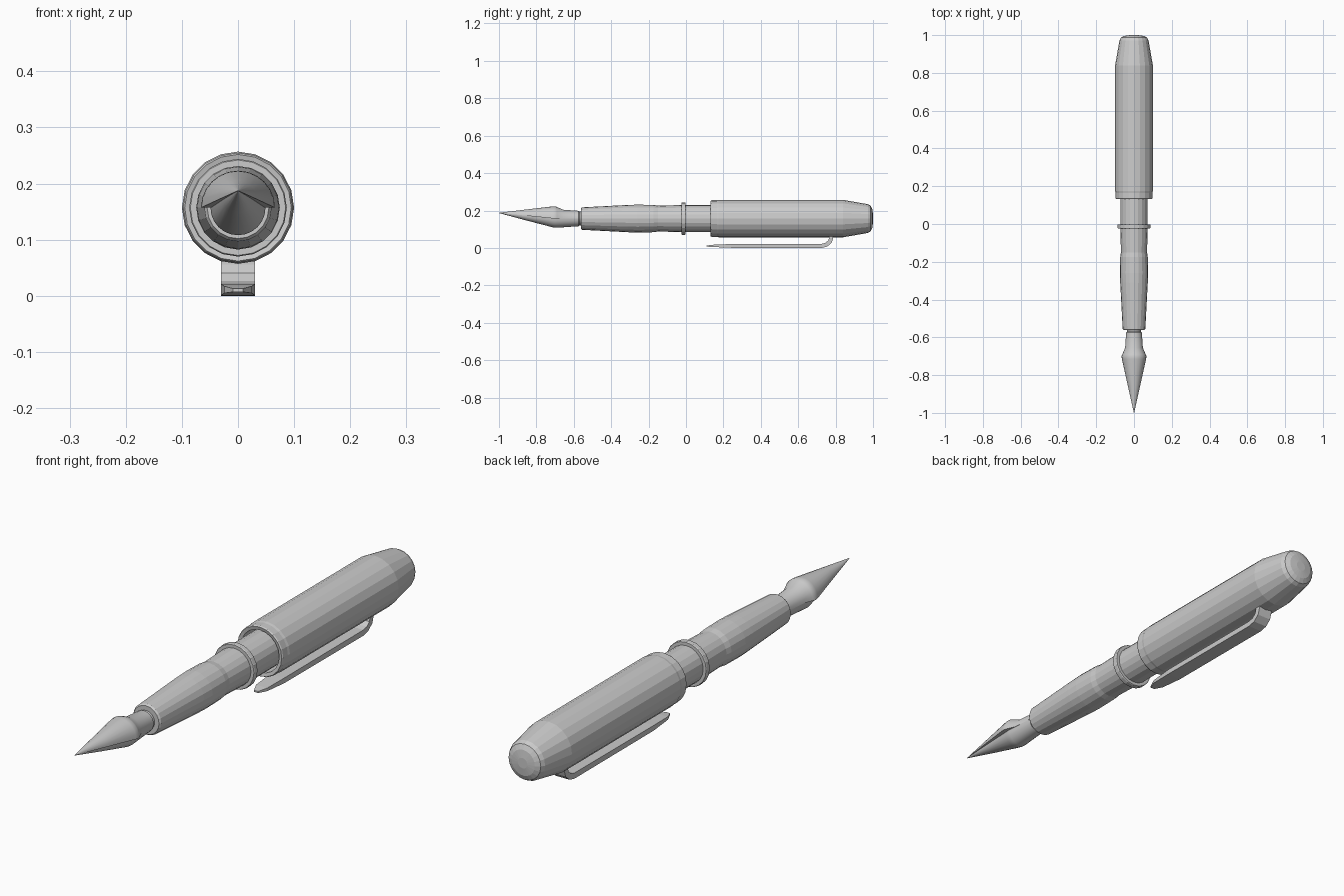
import bpy, bmesh
from math import sin, cos, pi, radians

if "Cube" in bpy.data.objects:
    bpy.data.objects.remove(bpy.data.objects["Cube"])

AXIS_Z = 0.157
SIDES = 20


def finish(name, bm, smooth=None):
    bmesh.ops.remove_doubles(bm, verts=bm.verts, dist=1e-5)
    bmesh.ops.recalc_face_normals(bm, faces=bm.faces)
    mesh = bpy.data.meshes.new(name)
    bm.to_mesh(mesh)
    bm.free()
    ob = bpy.data.objects.new(name, mesh)
    bpy.context.collection.objects.link(ob)
    if smooth:
        bpy.ops.object.select_all(action='DESELECT')
        ob.select_set(True)
        bpy.context.view_layer.objects.active = ob
        bpy.ops.object.shade_smooth_by_angle(angle=radians(smooth))
    return ob


def loft(name, rings, closed=False, smooth=None):
    """Skin equal-length loops of points; closed joins last ring to first."""
    bm = bmesh.new()
    loops = [[bm.verts.new(p) for p in ring] for ring in rings]
    pairs = list(zip(loops, loops[1:]))
    if closed:
        pairs.append((loops[-1], loops[0]))
    else:
        bm.faces.new(loops[0])
        bm.faces.new(loops[-1])
    for a, b in pairs:
        for i in range(len(a)):
            j = (i + 1) % len(a)
            bm.faces.new((a[i], a[j], b[j], b[i]))
    return finish(name, bm, smooth)


def lathe(name, profile, closed=False, smooth=None):
    """Turn (y, radius) pairs around the pen axis."""
    rings = [[(r * sin(2 * pi * i / SIDES), y, AXIS_Z + r * cos(2 * pi * i / SIDES))
              for i in range(SIDES)] for y, r in profile]
    return loft(name, rings, closed, smooth)


# Cap with recessed mouth, lip band, taper and domed end
lathe("cap", [(0.25, 0.06), (0.25, 0.082), (0.135, 0.082), (0.132, 0.095),
              (0.137, 0.098), (0.165, 0.098), (0.175, 0.1), (0.84, 0.1),
              (0.972, 0.077), (0.987, 0.069), (0.996, 0.05), (1.0, 0.02)])

# Barrel and grip
lathe("barrel", [(-0.562, 0.045), (-0.562, 0.055), (-0.555, 0.06), (-0.31, 0.073),
                 (-0.26, 0.0745), (-0.175, 0.073), (-0.15, 0.069), (-0.02, 0.0725),
                 (0.26, 0.0725)])

# Collar ring
lathe("collar_ring", [(-0.024, 0.071), (-0.024, 0.085), (-0.021, 0.087),
                      (-0.005, 0.087), (-0.002, 0.085), (-0.002, 0.071)], closed=True)


# Nib: wide upper blade over a narrower feed
def nib_section(y, zc, upper, lower):
    n = 12
    top = [(upper * cos(pi * i / n), y, zc + upper * sin(pi * i / n)) for i in range(n + 1)]
    low = [(-lower * cos(pi * i / n), y, zc - lower * sin(pi * i / n)) for i in range(n + 1)]
    return top + low


nib = [(-0.999, 0.187, 0.001, 0.0008), (-0.85, 0.172, 0.034, 0.026),
       (-0.715, 0.158, 0.064, 0.047), (-0.70, 0.157, 0.066, 0.049),
       (-0.69, 0.157, 0.062, 0.049), (-0.655, 0.157, 0.047, 0.0465),
       (-0.575, 0.157, 0.0415, 0.041), (-0.57, 0.157, 0.037, 0.0365),
       (-0.54, 0.157, 0.037, 0.0365)]
loft("nib", [nib_section(*s) for s in nib], smooth=35)

# Pocket clip: flat strip with a pointed tip, bending up into the cap
# (y, z, half width, half thickness, bend angle)
path = [(0.11, 0.011, 0.009, 0.003, 0), (0.145, 0.012, 0.024, 0.006, 0),
        (0.24, 0.012, 0.03, 0.01, 0), (0.725, 0.012, 0.03, 0.011, 0),
        (0.75, 0.018, 0.03, 0.011, 28), (0.77, 0.035, 0.03, 0.011, 55),
        (0.776, 0.055, 0.03, 0.011, 80), (0.777, 0.08, 0.03, 0.011, 90)]
strip = []
for y, z, w, t, deg in path:
    dy, dz = -t * sin(radians(deg)), t * cos(radians(deg))
    strip.append([(-w, y - dy, max(0, z - dz)), (w, y - dy, max(0, z - dz)),
                  (w, y + dy, z + dz), (-w, y + dy, z + dz)])
# Lower the strip so it rests on the ground plane
low = min(p[2] for s in strip for p in s)
loft("pocket_clip", [[(x, y, z - low) for x, y, z in s] for s in strip])
